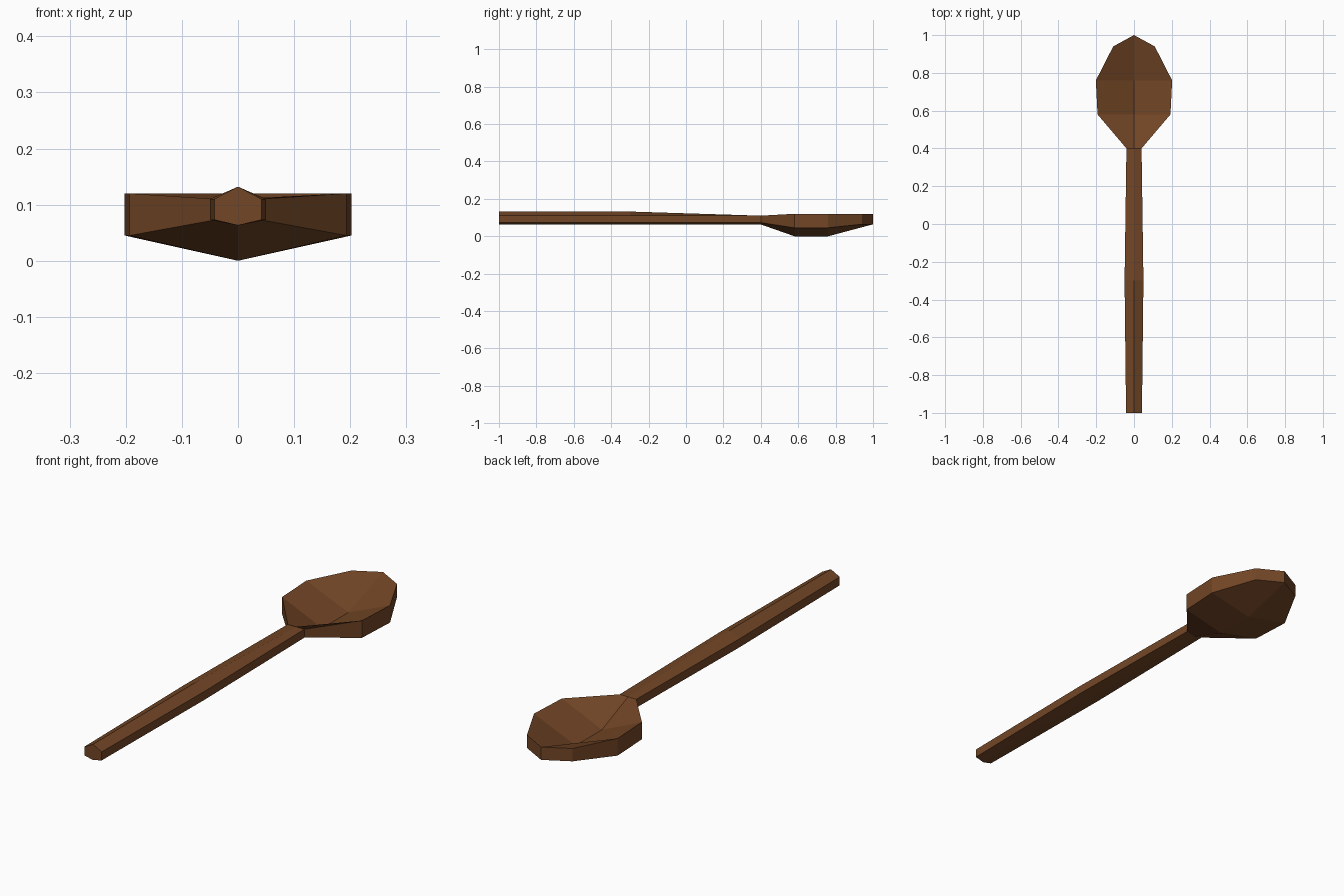
import bpy

if "Cube" in bpy.data.objects:
    bpy.data.objects.remove(bpy.data.objects["Cube"])

wood = bpy.data.materials.new("dark brown wood")
wood.diffuse_color = (0.17, 0.061, 0.019, 1)
wood.use_nodes = True
wood.node_tree.nodes["Principled BSDF"].inputs["Base Color"].default_value = wood.diffuse_color


def loft(name, sections, cap_start=False, cap_end=False):
    """Six-sided loft along y. Section: (y_centre, y_side, half_width,
    z_top_centre, z_side_top, z_side_bottom, z_bottom_centre)."""
    verts, faces = [], []
    for yc, ys, w, tc, st, sb, bc in sections:
        verts += [(0, yc, tc), (w, ys, st), (w, ys, sb),
                  (0, yc, bc), (-w, ys, sb), (-w, ys, st)]
    for s in range(len(sections) - 1):
        a, b = s * 6, s * 6 + 6
        for i in range(6):
            j = (i + 1) % 6
            faces.append((a + i, b + i, b + j, a + j))
    # Caps are split down the middle so the pointed tip keeps its ridge
    if cap_start:
        faces += [(0, 1, 2, 3), (0, 3, 4, 5)]
    if cap_end:
        e = len(verts) - 6
        faces += [(e + 3, e + 2, e + 1, e), (e + 5, e + 4, e + 3, e)]
    mesh = bpy.data.meshes.new(name)
    mesh.from_pydata(verts, [], faces)
    mesh.materials.append(wood)
    obj = bpy.data.objects.new(name, mesh)
    bpy.context.collection.objects.link(obj)
    return obj


neck = (0.4, 0.4, 0.04, 0.11, 0.11, 0.073, 0.063)

# Long handle, slightly wider in the middle with a ridge along the top
loft("handle", [
    (-1.0, -1.0, 0.042, 0.132, 0.11, 0.073, 0.063),
    (-0.3, -0.3, 0.05, 0.132, 0.11, 0.073, 0.063),
    neck], cap_start=True)

# Hollow bowl with upright rim walls and a pointed tip
loft("bowl", [
    neck,
    (0.58, 0.58, 0.193, 0.035, 0.12, 0.045, 0.0),
    (0.76, 0.76, 0.202, 0.035, 0.12, 0.045, 0.0),
    (1.0, 0.94, 0.11, 0.12, 0.12, 0.064, 0.064)], cap_end=True)
